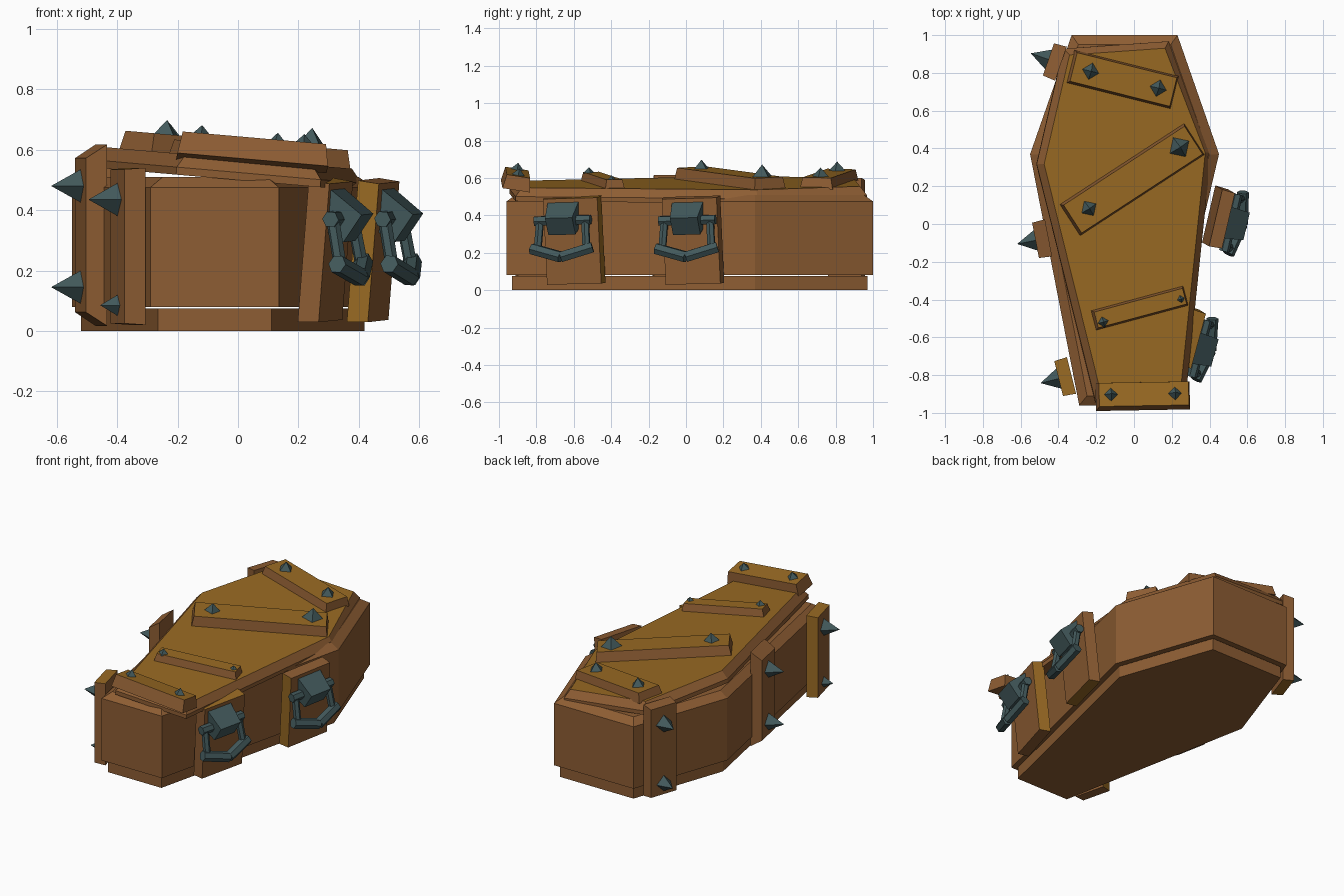
import bpy, bmesh
from math import radians, tan
from mathutils import Matrix, Vector

cube = bpy.data.objects.get("Cube")
if cube:
    bpy.data.objects.remove(cube, do_unlink=True)


def material(name, color):
    m = bpy.data.materials.new(name)
    m.use_nodes = True
    m.diffuse_color = (*color, 1)
    m.node_tree.nodes["Principled BSDF"].inputs["Base Color"].default_value = (*color, 1)
    return m


BROWN = material("brown wood", (0.27, 0.11, 0.033))
GOLD = material("golden wood", (0.32, 0.145, 0.017))
METAL = material("dark metal", (0.055, 0.10, 0.105))


def rot(deg, axis):
    return Matrix.Rotation(radians(deg), 4, axis)


def finish(name, bm, matrix, mats, is_gold=None):
    """Bake the placement, colour faces by direction and link the object."""
    bm.transform(matrix)
    bmesh.ops.recalc_face_normals(bm, faces=bm.faces)
    if is_gold:
        for f in bm.faces:
            f.material_index = int(is_gold(f.normal))
    mesh = bpy.data.meshes.new(name)
    bm.to_mesh(mesh)
    bm.free()
    for m in mats:
        mesh.materials.append(m)
    obj = bpy.data.objects.new(name, mesh)
    bpy.context.collection.objects.link(obj)
    return obj


def inset(outline, d):
    """Move every edge of a counter-clockwise outline inward by d."""
    pts = [Vector(p) for p in outline]
    result = []
    for i, p in enumerate(pts):
        a, b = (p - pts[i - 1]).normalized(), (pts[(i + 1) % len(pts)] - p).normalized()
        na, nb = Vector((-a.y, a.x)), Vector((-b.y, b.x))
        result.append(p + (na + nb) * d / (1 + na.dot(nb)))
    return result


def loft(name, outline, levels, matrix=Matrix(), mats=(BROWN,), is_gold=None):
    """Stack inset copies of an outline; levels are (height, inset)."""
    bm = bmesh.new()
    rings = [[bm.verts.new((p.x, p.y, z)) for p in inset(outline, d)] for z, d in levels]
    n = len(outline)
    for low, high in zip(rings, rings[1:]):
        for i in range(n):
            j = (i + 1) % n
            bm.faces.new((low[i], low[j], high[j], high[i]))
    bm.faces.new(rings[0][::-1])
    bm.faces.new(rings[-1])
    return finish(name, bm, matrix, mats, is_gold)


def block(name, matrix, size, taper=(0, 0), mats=(BROWN, GOLD), is_gold=None):
    """Box whose outward (+z) face is shortened by taper on each side."""
    bm = bmesh.new()
    bmesh.ops.create_cube(bm, size=1)
    for v in bm.verts:
        out = v.co.z > 0
        v.co = Vector(c * s for c, s in zip(v.co, size))
        if out:
            for k in (0, 1):
                v.co[k] -= taper[k] * (1 if v.co[k] > 0 else -1)
    return finish(name, bm, matrix, mats, is_gold)


def spike(name, matrix, radius, length):
    bm = bmesh.new()
    bmesh.ops.create_cone(bm, cap_ends=True, segments=4, radius1=radius, radius2=0, depth=length)
    finish(name, bm, matrix @ Matrix.Translation((0, 0, length / 2)), (METAL,))


def rod(name, matrix, start, end, radius):
    a, b = Vector(start), Vector(end)
    bm = bmesh.new()
    bmesh.ops.create_cone(bm, cap_ends=True, segments=6, radius1=radius, radius2=radius,
                          depth=(b - a).length)
    turn = (b - a).to_track_quat("Z", "Y").to_matrix().to_4x4()
    finish(name, bm, matrix @ Matrix.Translation((a + b) / 2) @ turn, (METAL,))


# Six-sided box: plinth and body
box = [(-0.29, -0.96), (0.135, -0.96), (0.45, 0.37), (0.23, 1.0), (-0.33, 1.0), (-0.55, 0.37)]
loft("plinth", box, [(0, 0.03), (0.075, 0.03)])
loft("body", box, [(0.08, 0), (0.475, 0), (0.51, 0.05)])

# Crooked lid, turned and rolled towards one side
ROLL, LID_X, LID_Z = 5, -0.025, 0.572
lid = [(-0.24, -0.93), (0.24, -0.93), (0.465, 0.35), (0.28, 0.95), (-0.28, 0.95), (-0.465, 0.35)]
lid_frame = Matrix.Translation((LID_X, 0, LID_Z)) @ rot(ROLL, "Y") @ rot(4, "Z")
faces_up = lambda n: n.z > 0.9
loft("lid", lid, [(-0.07, 0), (-0.045, 0), (0, 0.035)], lid_frame, (BROWN, GOLD), faces_up)

# Planks nailed on the lid: x, y, angle, tilt, length, width, height, spikes (along, across, radius)
lid_planks = [
    ("back", -0.06, 0.765, -14, 0, 0.57, 0.18, 0.05, [(-0.18, 0, 0.05), (0.19, 0, 0.05)]),
    ("middle", -0.01, 0.235, 33, 0, 0.79, 0.2, 0.06, [(-0.28, 0, 0.05), (0.30, 0.01, 0.065)]),
    ("narrow", 0.03, -0.445, 15, 0, 0.51, 0.11, 0.045, [(-0.21, -0.02, 0.033), (0.22, -0.01, 0.025)]),
    ("front", 0.047, -0.91, 1, -9, 0.5, 0.15, 0.065, [(-0.175, 0, 0.04), (0.165, 0, 0.04)]),
]
for label, x, y, angle, tilt, length, width, height, spikes in lid_planks:
    z = LID_Z - tan(radians(ROLL)) * (x - LID_X)
    frame = (Matrix.Translation((x, y, z)) @ rot(ROLL, "Y") @ rot(angle, "Z") @ rot(tilt, "X")
             @ Matrix.Translation((0, 0, height / 2 - 0.005)))
    block(f"{label}_lid_plank", frame, (length, width, height + 0.01), (0.012, 0.012),
          is_gold=faces_up)
    for i, (u, v, r) in enumerate(spikes):
        spike(f"{label}_lid_spike_{i + 1}", frame @ Matrix.Translation((u, v, height / 2)), r, r * 1.05)

# Frame on a wall: local x runs along the wall, y up, z outward
UPRIGHT = Matrix(((0, 0, 1, 0), (1, 0, 0, 0), (0, 1, 0, 0), (0, 0, 0, 1)))


def wall_frame(x, y, z, facing, lean=0, twist=0):
    return Matrix.Translation((x, y, z)) @ rot(facing, "Z") @ UPRIGHT @ rot(lean, "X") @ rot(twist, "Z")


edge_gold = lambda n: n.z > 0.8 or n.y > 0.9

# Spiked planks on the right wall
spiked_planks = [
    ("front", -0.365, -0.81, 0.28, 194, 0.2, 0.52, 0.005, [(0.435, 0.055, 0.1), (0.085, 0.035, 0.06)], edge_gold),
    ("middle", -0.487, -0.08, 0.317, 191, 0.2, 0.6, 0.045, [(0.48, 0.055, 0.1), (0.145, 0.055, 0.1)], faces_up),
    ("back", -0.42, 0.86, 0.31, 161, 0.19, 0.58, 0.01, [(0.48, 0.055, 0.1), (0.1, 0.05, 0.09)], faces_up),
]
for label, x, y, z, facing, width, height, taper, spikes, rule in spiked_planks:
    frame = wall_frame(x, y, z, facing)
    block(f"{label}_side_plank", frame, (width, height, 0.07), (0.005, taper), is_gold=rule)
    for i, (sz, r, length) in enumerate(spikes):
        spike(f"{label}_side_spike_{i + 1}", frame @ Matrix.Translation((0, sz - z, 0.034)), r, length)

# Planks with handles on the left wall
for label, x, y, facing, shift in (("front", 0.29, -0.6, -15, -0.04), ("back", 0.448, 0.035, -13, -0.01)):
    frame = wall_frame(x, y, 0.265, facing, 5, 1.5)
    block(f"{label}_handle_plank", frame, (0.31, 0.47, 0.07), (0.005, 0.005), is_gold=edge_gold)
    grip = frame @ Matrix.Translation((shift, 0, 0))
    block(f"{label}_handle_mount", grip @ Matrix.Translation((0, 0.12, 0.06)) @ rot(30, "X"),
          (0.17, 0.13, 0.13), (0.01, 0.01), (METAL,))
    rod(f"{label}_handle_pin", grip, (-0.155, 0.115, 0.06), (0.155, 0.115, 0.06), 0.028)
    for side, s in (("near", -1), ("far", 1)):
        rod(f"{label}_handle_{side}_arm", grip, (s * 0.125, 0.115, 0.06), (s * 0.135, -0.035, 0.1), 0.022)
        rod(f"{label}_handle_{side}_bar", grip, (s * 0.168, -0.03, 0.098), (0, -0.075, 0.135), 0.032)
